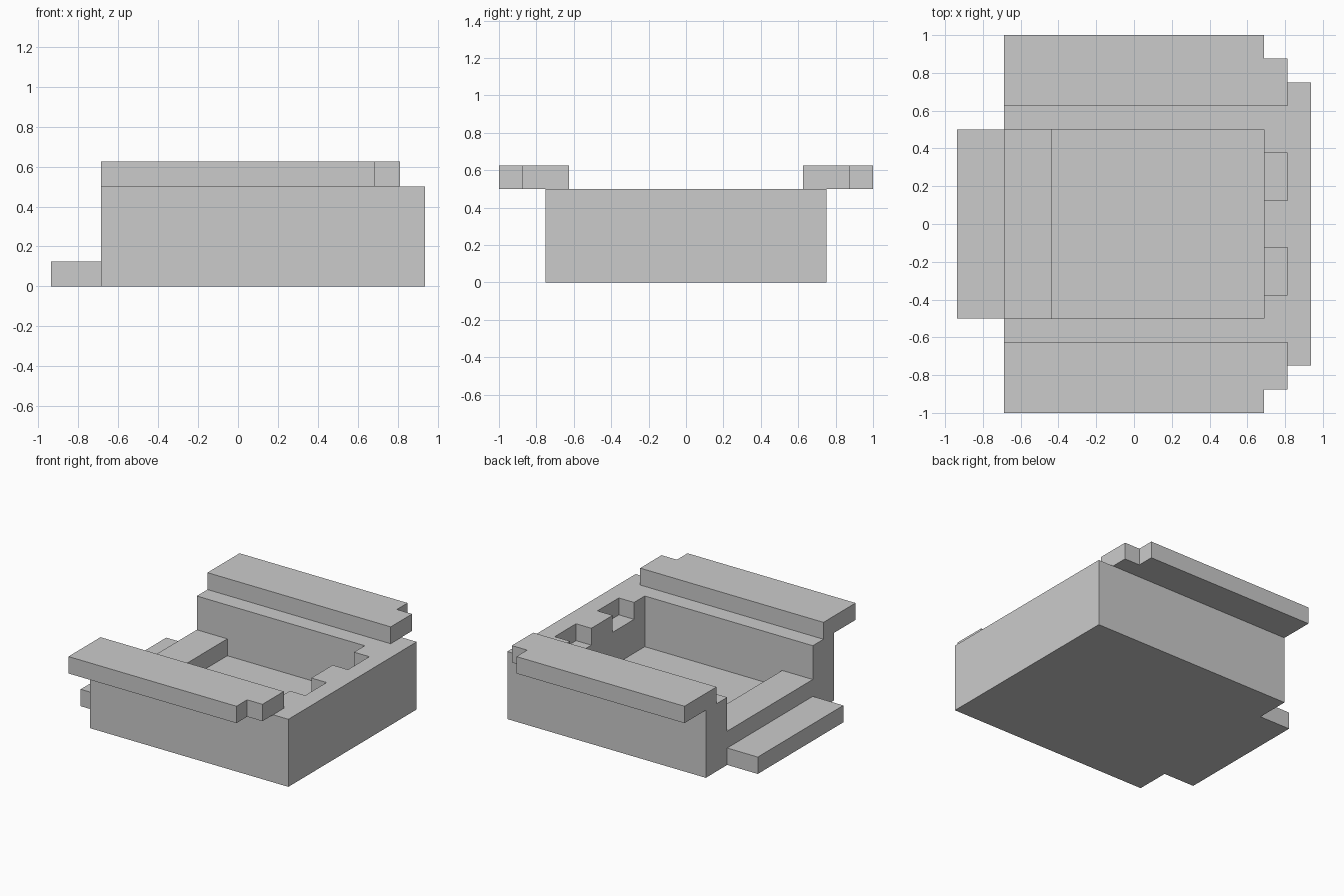
import bpy
import bmesh

if "Cube" in bpy.data.objects:
    bpy.data.objects.remove(bpy.data.objects["Cube"])


def prism(name, outline, z0, z1):
    """Extrude a flat outline from z0 up to z1."""
    bm = bmesh.new()
    face = bm.faces.new([bm.verts.new((x, y, z0)) for x, y in outline])
    top = bmesh.ops.extrude_face_region(bm, geom=[face])["geom"]
    for v in top:
        if isinstance(v, bmesh.types.BMVert):
            v.co.z = z1
    bmesh.ops.recalc_face_normals(bm, faces=bm.faces)
    mesh = bpy.data.meshes.new(name)
    bm.to_mesh(mesh)
    bm.free()
    obj = bpy.data.objects.new(name, mesh)
    bpy.context.collection.objects.link(obj)
    return obj


def box(name, x0, x1, y0, y1, z0, z1):
    return prism(name, [(x0, y0), (x1, y0), (x1, y1), (x0, y1)], z0, z1)


def apply_modifier(obj, mod):
    bpy.context.view_layer.objects.active = obj
    bpy.ops.object.modifier_apply(modifier=mod.name)


LEFT, INNER, NOTCH, RIGHT = -0.6875, 0.6875, 0.8125, 0.9375

# U-shaped outer walls, open on the left
walls = prism("walls", [(LEFT, -0.75), (RIGHT, -0.75), (RIGHT, 0.75), (LEFT, 0.75),
                        (LEFT, 0.5), (INNER, 0.5), (INNER, -0.5), (LEFT, -0.5)], 0, 0.5)

# two notches in the top of the right wall
for y in (-0.25, 0.25):
    cutter = box("notch_cutter", 0.6, NOTCH, y - 0.125, y + 0.125, 0.375, 0.6)
    cutter.hide_render = True
    mod = walls.modifiers.new("notch", 'BOOLEAN')
    mod.operation = 'DIFFERENCE'
    mod.solver = 'EXACT'
    mod.object = cutter
    apply_modifier(walls, mod)
    bpy.data.objects.remove(cutter)

# floor, continuing out of the opening as a front step
box("floor_and_step", -0.9375, INNER, -0.5, 0.5, 0, 0.125)

# raised sill across the opening
box("sill", LEFT, -0.4375, -0.5, 0.5, 0.125, 0.25)

# overhanging side rails, mirrored
rail = prism("side_rails", [(LEFT, 0.625), (NOTCH, 0.625), (NOTCH, 0.875),
                            (INNER, 0.875), (INNER, 1), (LEFT, 1)], 0.5, 0.625)
mirror = rail.modifiers.new("mirror", 'MIRROR')
mirror.use_axis = (False, True, False)
apply_modifier(rail, mirror)
